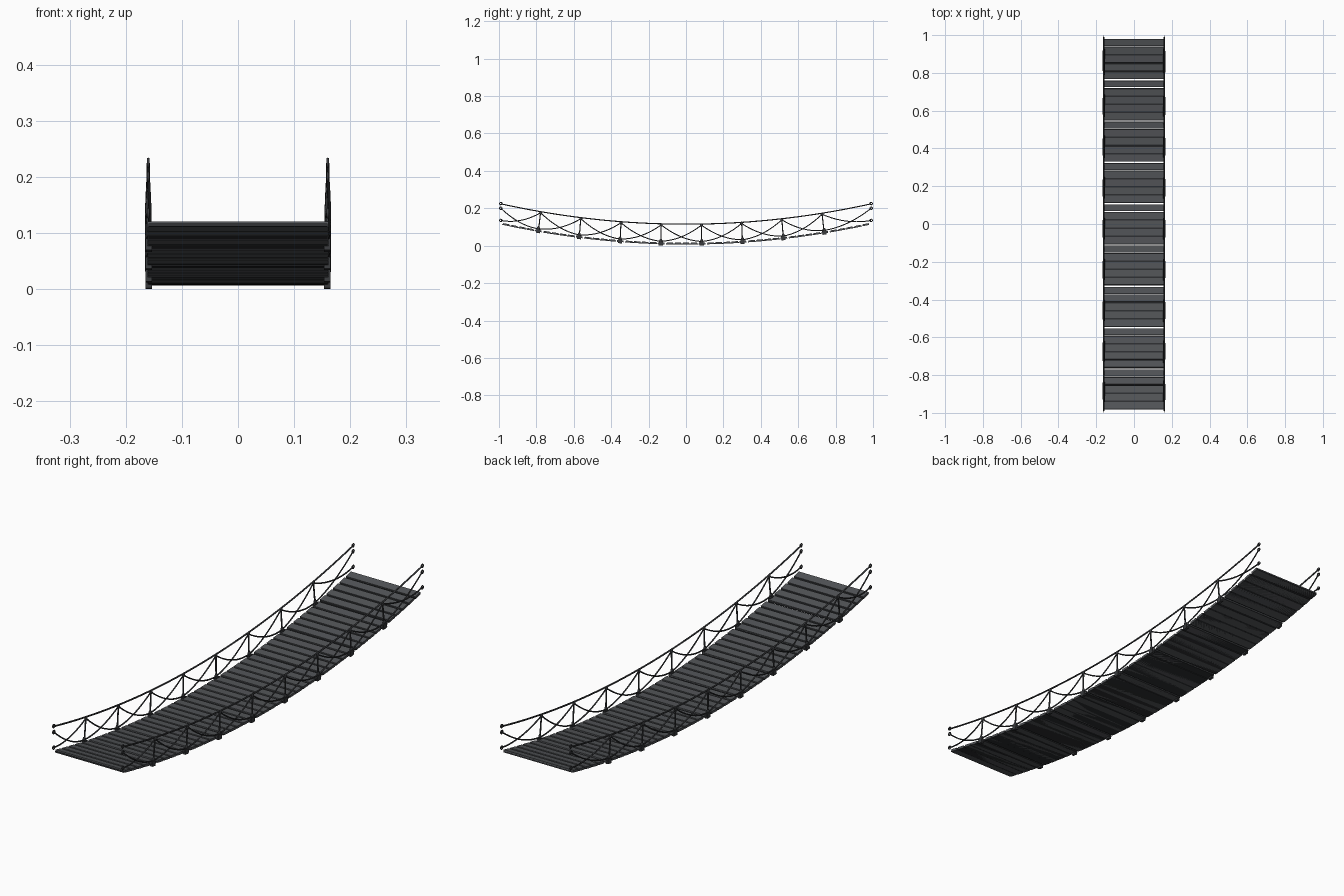
import bpy, bmesh, math
from mathutils import Vector, Matrix

if "Cube" in bpy.data.objects:
    bpy.data.objects.remove(bpy.data.objects["Cube"])


def material(name, rgb):
    m = bpy.data.materials.new(name)
    m.diffuse_color = (*rgb, 1)
    m.use_nodes = True
    m.node_tree.nodes["Principled BSDF"].inputs["Base Color"].default_value = m.diffuse_color
    return m


WOOD = material("grey wood", (0.085, 0.090, 0.097))
DARK = material("dark wood", (0.026, 0.028, 0.031))
ROPE = material("dark rope", (0.040, 0.042, 0.046))
X = 0.16


def deck(y):
    return 0.016 + 0.11 * y * y


def rail(y):
    return 0.115 + 0.111 * y * y


def finish(bm, name, mat, smooth=False):
    me = bpy.data.meshes.new(name)
    bm.to_mesh(me)
    bm.free()
    ob = bpy.data.objects.new(name, me)
    bpy.context.collection.objects.link(ob)
    me.materials.append(mat)
    for p in me.polygons:
        p.use_smooth = smooth
    return ob


def add_box(bm, y, drop, size, x=0.0):
    # box that follows the slope of the sagging deck
    tilt = Matrix.Rotation(math.atan(0.22 * y), 4, 'X')
    m = (Matrix.Translation((x, y, deck(y))) @ tilt
         @ Matrix.Translation((0, 0, -drop)) @ Matrix.Diagonal((*size, 1)))
    bmesh.ops.create_cube(bm, size=1, matrix=m)


def rope(name, paths, r):
    cu = bpy.data.curves.new(name, 'CURVE')
    cu.dimensions = '3D'
    cu.bevel_depth = r
    cu.bevel_resolution = 1
    cu.use_fill_caps = True
    for pts in paths:
        s = cu.splines.new('POLY')
        s.points.add(len(pts) - 1)
        for p, c in zip(s.points, pts):
            p.co = (*c, 1)
        s.use_smooth = True
    cu.materials.append(ROPE)
    ob = bpy.data.objects.new(name, cu)
    bpy.context.collection.objects.link(ob)
    return ob


def add_ring(bm, c, R, r, axis='X', n=12, k=6):
    # small torus, its hole facing along the axis
    rows = []
    for i in range(n):
        a = math.tau * i / n
        row = []
        for j in range(k):
            b = math.tau * j / k
            d = R + r * math.cos(b)
            u, v, w = d * math.cos(a), d * math.sin(a), r * math.sin(b)
            off = (w, u, v) if axis == 'X' else (u, v, w)
            row.append(bm.verts.new(Vector(c) + Vector(off)))
        rows.append(row)
    for i in range(n):
        for j in range(k):
            i2, j2 = (i + 1) % n, (j + 1) % k
            bm.faces.new((rows[i][j], rows[i2][j], rows[i2][j2], rows[i][j2]))


# planks in nine groups of five, each group on a dark backing
PITCH = 0.2185
planks, backing = bmesh.new(), bmesh.new()
for g in range(9):
    yc = (g - 4) * PITCH
    for i in range(5):
        y = yc + (i - 2) * 0.0428
        add_box(planks, y, 0.005, (0.322, 0.0345, 0.010))
        add_box(backing, y, 0.0075, (0.319, 0.0432 if i < 4 else 0.036, 0.005))
finish(planks, "deck_planks", WOOD)
finish(backing, "deck_backing", DARK)

# post stations along the bridge: (foot y, foot z, head y, head z)
stations = [(-0.99, 0.135, -0.99, 0.200)]
for k in range(8):
    y = -0.789 + 0.2182 * k
    yt = y * 0.985
    stations.append((y, deck(y) + 0.006, yt, rail(yt) - 0.006))
stations.append((0.99, 0.135, 0.99, 0.200))

rails, posts, cross = [], [], []
knots, lashings, rings = bmesh.new(), bmesh.new(), bmesh.new()
for s in (-1, 1):
    x = s * X
    # hand rail rope
    ys = [-0.99 + 1.98 * i / 40 for i in range(41)]
    rails.append([(x, y, rail(y)) for y in ys])
    # vertical ropes with knots, and lashings round the deck edge
    for yb, zb, yt, zt in stations[1:-1]:
        posts.append([(x, yb, zb - 0.012), (x, yt, zt + 0.006)])
        for y, z in ((yb, zb + 0.004), (yt, zt)):
            bmesh.ops.create_icosphere(
                knots, subdivisions=2, radius=1,
                matrix=Matrix.Translation((x, y, z)) @ Matrix.Diagonal((0.0045, 0.008, 0.010, 1)))
        add_box(lashings, yb, 0.0065, (0.012, 0.022, 0.0205), s * 0.159)
    # sagging crossed ropes between neighbouring posts
    for a, b in zip(stations, stations[1:]):
        for (y0, z0, y1, z1), out in (((a[2], a[3], b[0], b[1]), 1),
                                      ((a[0], a[1], b[2], b[3]), -1)):
            pts = []
            for i in range(11):
                t = i / 10
                h = 4 * t * (1 - t)
                pts.append((x + out * 0.003 * h, y0 + (y1 - y0) * t,
                            z0 + (z1 - z0) * t - 0.020 * h))
            cross.append(pts)
    # end rings
    for e in (-1, 1):
        for z in (0.135, 0.200, 0.225):
            add_ring(rings, (x, e * 0.990, z), 0.0068, 0.0025)

rope("hand_rails", rails, 0.0034)
rope("post_ropes", posts, 0.0034)
rope("cross_ropes", cross, 0.0030)
finish(knots, "rope_knots", ROPE, True)
finish(lashings, "deck_lashings", ROPE)
finish(rings, "end_rings", ROPE, True)
